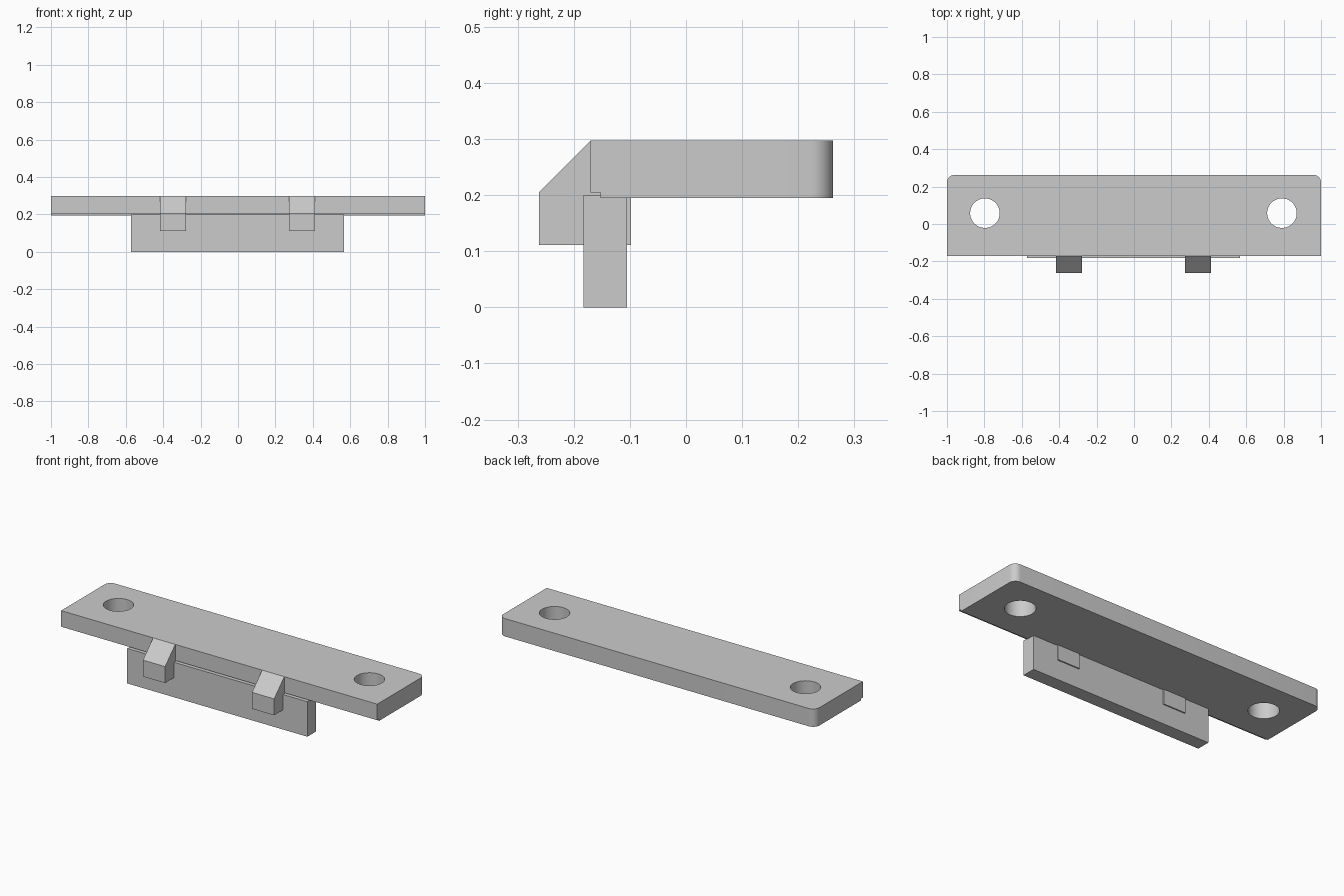
import bpy, bmesh
from math import radians

if "Cube" in bpy.data.objects:
    bpy.data.objects.remove(bpy.data.objects["Cube"], do_unlink=True)

# One grey for the whole bracket
GREY = (0.6, 0.6, 0.6, 1)
grey = bpy.data.materials.new("plain_grey")
grey.use_nodes = True
grey.diffuse_color = GREY
grey.node_tree.nodes["Principled BSDF"].inputs["Base Color"].default_value = GREY

CX = -0.003  # small sideways offset shared by holes, flange and hooks


def extrude_profile(name, profile, x0, x1, round_back=0):
    """Extrude a (y, z) profile along x; optionally round the back uprights."""
    bm = bmesh.new()
    face = bm.faces.new([bm.verts.new((x0, y, z)) for y, z in profile])
    moved = bmesh.ops.extrude_face_region(bm, geom=[face])["geom"]
    verts = [v for v in moved if isinstance(v, bmesh.types.BMVert)]
    bmesh.ops.translate(bm, verts=verts, vec=(x1 - x0, 0, 0))
    bmesh.ops.recalc_face_normals(bm, faces=bm.faces)
    if round_back:
        back = max(v.co.y for v in bm.verts)
        uprights = [e for e in bm.edges
                    if all(abs(v.co.y - back) < 1e-5 for v in e.verts)
                    and abs(e.verts[0].co.x - e.verts[1].co.x) < 1e-5]
        bmesh.ops.bevel(bm, geom=uprights, offset=round_back, segments=10,
                        profile=0.5, affect='EDGES')
    mesh = bpy.data.meshes.new(name)
    bm.to_mesh(mesh)
    bm.free()
    mesh.materials.append(grey)
    obj = bpy.data.objects.new(name, mesh)
    bpy.context.collection.objects.link(obj)
    return obj


# Mounting plate with a small step under its front edge
plate = extrude_profile("mounting_plate", [
    (-0.17, 0.205), (-0.152, 0.205), (-0.152, 0.195),
    (0.262, 0.195), (0.262, 0.297), (-0.17, 0.297)], -1, 1, round_back=0.04)

# Two screw holes
for side in (-1, 1):
    bpy.ops.mesh.primitive_cylinder_add(
        vertices=64, radius=0.079, depth=0.5, location=(CX + side * 0.794, 0.058, 0.25))
    cutter = bpy.context.object
    cutter.name = "hole_cutter"
    cutter.hide_render = True
    cutter.data.materials.append(grey)
    cut = plate.modifiers.new("screw_hole", 'BOOLEAN')
    cut.operation, cut.solver, cut.object = 'DIFFERENCE', 'EXACT', cutter
    bpy.context.view_layer.objects.active = plate
    bpy.ops.object.modifier_apply(modifier=cut.name)
    bpy.data.objects.remove(cutter, do_unlink=True)

bpy.ops.object.select_all(action='DESELECT')
plate.select_set(True)
bpy.context.view_layer.objects.active = plate
bpy.ops.object.shade_smooth_by_angle(angle=radians(30))

# Hanging flange below the front edge
extrude_profile("hanging_flange", [
    (-0.183, 0), (-0.105, 0), (-0.105, 0.2), (-0.183, 0.2)], CX - 0.57, CX + 0.57)

# Two chamfered hooks passing through the flange
for name, side in (("right_hook", -1), ("left_hook", 1)):
    mid = CX + side * 0.345
    extrude_profile(name, [
        (-0.262, 0.111), (-0.098, 0.111), (-0.098, 0.21), (-0.17, 0.21),
        (-0.17, 0.297), (-0.262, 0.205)], mid - 0.07, mid + 0.07)
